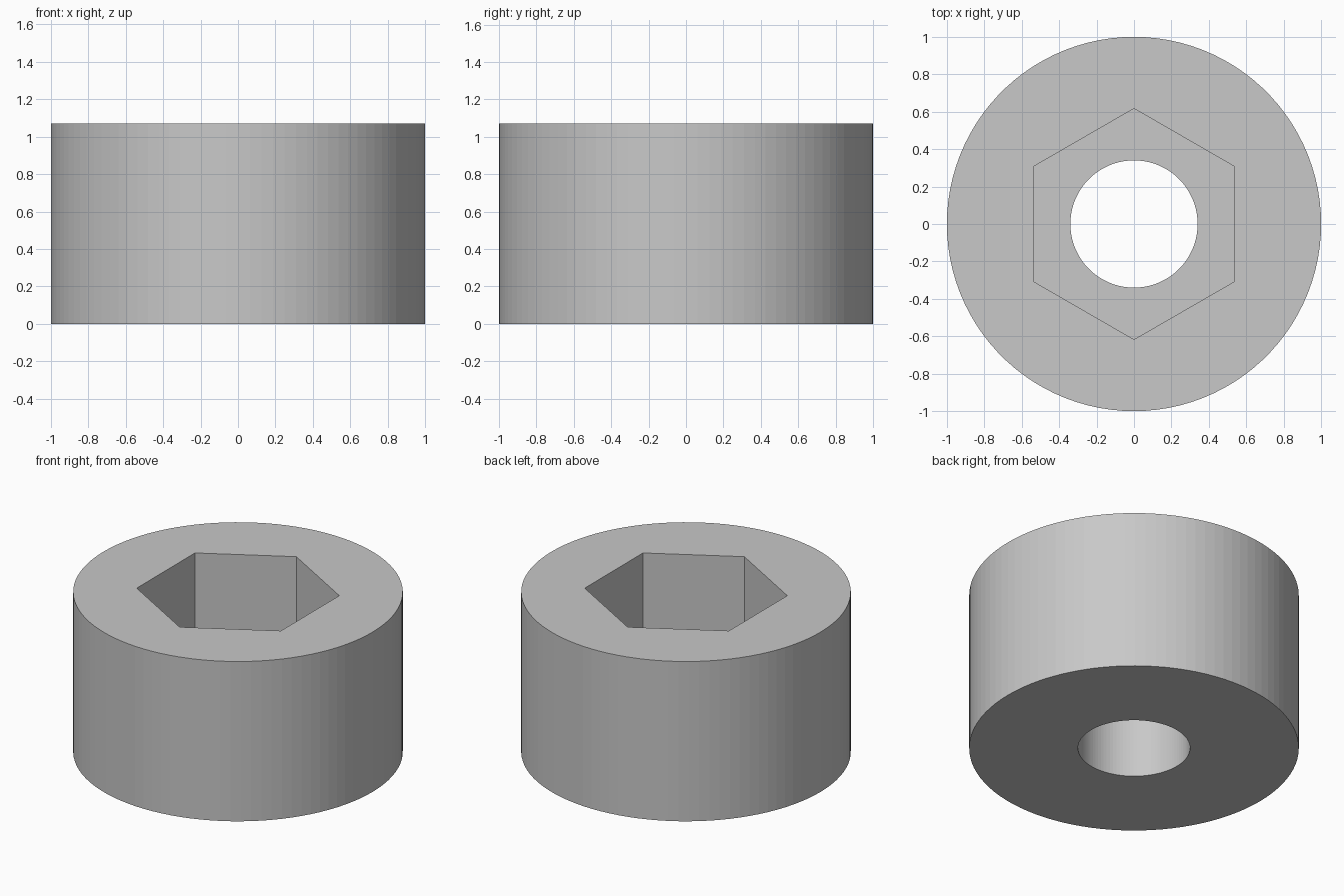
import bpy
import bmesh
from math import cos, sin, pi

cube = bpy.data.objects.get("Cube")
if cube:
    bpy.data.objects.remove(cube, do_unlink=True)

HEIGHT = 1.07
FLOOR_Z = 0.53      # bottom of the hexagonal pocket
OUTER_R = 1.0
HEX_R = 0.617       # centre to corner
HOLE_R = 0.34
SIDES = 100

grey = bpy.data.materials.new("plain grey")
grey.use_nodes = True
colour = (0.58, 0.58, 0.58, 1)
grey.diffuse_color = colour
grey.node_tree.nodes["Principled BSDF"].inputs["Base Color"].default_value = colour

bm = bmesh.new()


def ring(radius, z, sides):
    """Closed loop of edges, with a corner on the y axis."""
    angles = [pi / 2 + 2 * pi * i / sides for i in range(sides)]
    verts = [bm.verts.new((radius * cos(a), radius * sin(a), z)) for a in angles]
    edges = [bm.edges.new((v, verts[i - 1])) for i, v in enumerate(verts)]
    return verts, edges


def wall(low, high):
    a, b = low[0], high[0]
    for i in range(len(a)):
        bm.faces.new((a[i - 1], a[i], b[i], b[i - 1]))


def flat_face(outer, inner, direction):
    bmesh.ops.triangle_fill(bm, use_beauty=True, use_dissolve=False,
                            edges=outer[1] + inner[1], normal=(0, 0, direction))


# Rings of the collar
outer_low = ring(OUTER_R, 0, SIDES)
outer_high = ring(OUTER_R, HEIGHT, SIDES)
hex_low = ring(HEX_R, FLOOR_Z, 6)
hex_high = ring(HEX_R, HEIGHT, 6)
hole_low = ring(HOLE_R, 0, SIDES)
hole_high = ring(HOLE_R, FLOOR_Z, SIDES)

# Outer wall, hexagonal pocket and through hole
wall(outer_low, outer_high)
wall(hex_low, hex_high)
wall(hole_low, hole_high)

# Top rim, pocket floor and underside
flat_face(outer_high, hex_high, 1)
flat_face(hex_low, hole_high, 1)
flat_face(outer_low, hole_low, -1)

bmesh.ops.recalc_face_normals(bm, faces=bm.faces[:])
mesh = bpy.data.meshes.new("hex_socket_collar")
bm.to_mesh(mesh)
bm.free()
mesh.materials.append(grey)
collar = bpy.data.objects.new("hex_socket_collar", mesh)
bpy.context.collection.objects.link(collar)
